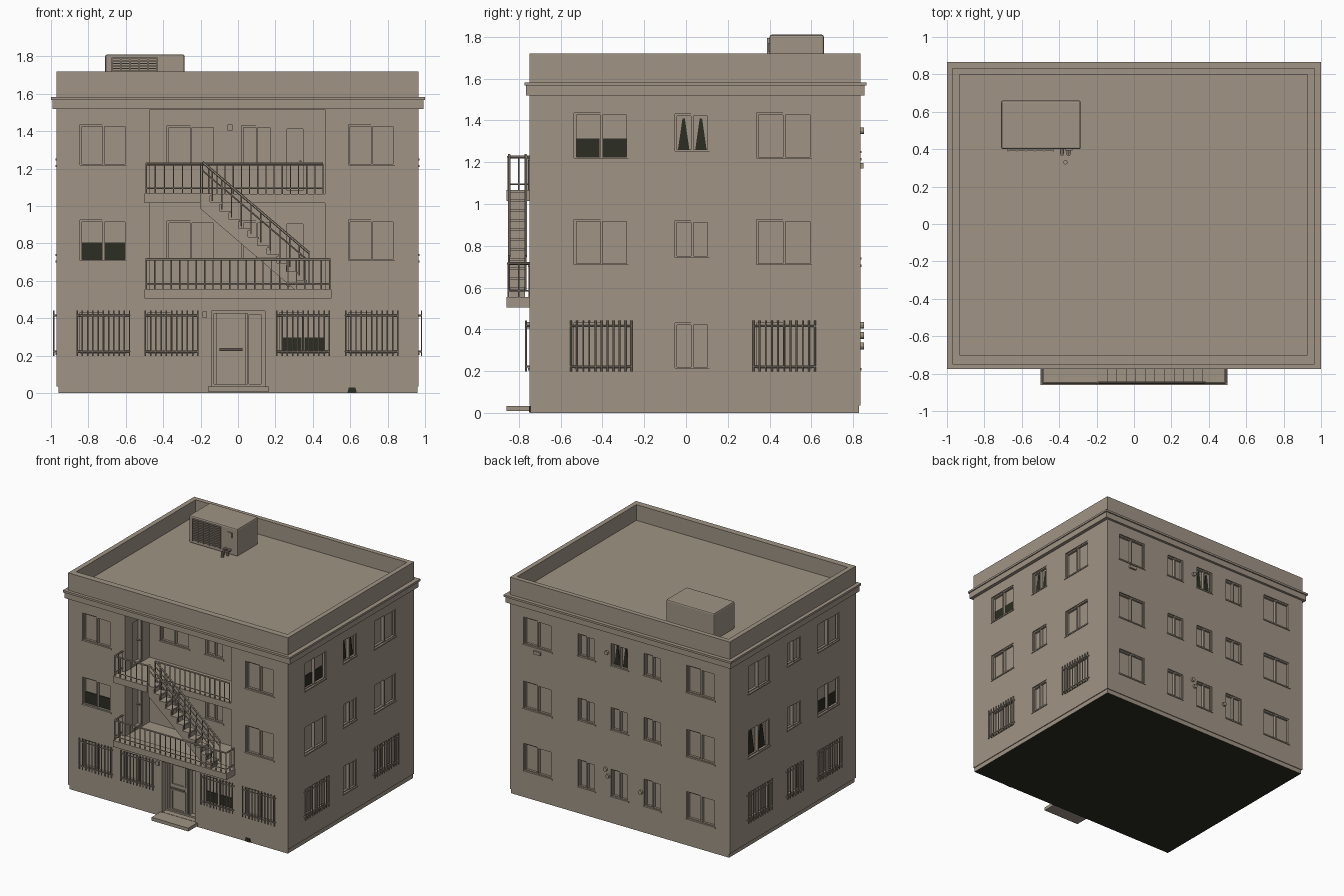
import bpy, bmesh
from math import radians
from mathutils import Matrix, Vector

if "Cube" in bpy.data.objects:
    bpy.data.objects.remove(bpy.data.objects["Cube"])


def material(name, rgb):
    m = bpy.data.materials.new(name)
    m.use_nodes = True
    m.diffuse_color = (*rgb, 1)
    m.node_tree.nodes["Principled BSDF"].inputs["Base Color"].default_value = (*rgb, 1)
    return m


STUCCO = material("warm stucco", (0.35, 0.295, 0.235))
DARK = material("dark interior", (0.025, 0.027, 0.016))
parts = {}


def part(name):
    return parts.setdefault(name, bmesh.new())


def box(name, x, y, z, M=Matrix(), taper=1):
    """Box from (low, high) ranges; taper narrows the top along x."""
    lo, hi = Vector((x[0], y[0], z[0])), Vector((x[1], y[1], z[1]))
    bm = part(name)
    verts = bmesh.ops.create_cube(bm, size=1)["verts"]
    for v in verts:
        if v.co.z > 0:
            v.co.x *= taper
        v.co = M @ Vector([(lo[i] + hi[i]) / 2 + v.co[i] * (hi[i] - lo[i]) for i in range(3)])


def rod(name, p, q, r=0.004, M=Matrix(), sides=6):
    p, q = M @ Vector(p), M @ Vector(q)
    d = q - p
    place = Matrix.Translation((p + q) / 2) @ d.to_track_quat("Z", "Y").to_matrix().to_4x4()
    bmesh.ops.create_cone(part(name), cap_ends=True, segments=sides, radius1=r, radius2=r,
                          depth=d.length, matrix=place)


def finish(name, mat=STUCCO):
    mesh = bpy.data.meshes.new(name)
    bm = parts.pop(name)
    bmesh.ops.recalc_face_normals(bm, faces=bm.faces)
    bm.to_mesh(mesh)
    bm.free()
    ob = bpy.data.objects.new(name, mesh)
    bpy.context.scene.collection.objects.link(ob)
    mesh.materials.append(mat)
    return ob


def wall(x, y, turn):
    """Wall frame: local x runs along the wall, local -y points outward."""
    return Matrix.Translation((x, y, 0)) @ Matrix.Rotation(radians(turn), 4, "Z")


L, R, F, B = -0.97, 0.965, -0.75, 0.835
RECESS_Y, RECESS_X = -0.44, (-0.47, 0.465)
FRONT, BACK = wall(0, F, 0), wall(0, B, 180)
RIGHT, LEFT = wall(R, 0, 90), wall(L, 0, -90)
INNER, INNER_SIDE = wall(0, RECESS_Y, 0), wall(RECESS_X[0], 0, 90)
DEPTH = 0.03


def frame(M, x, z, y, t=0.01):
    for a in x:
        s = t if a == x[0] else -t
        box("window_frames", sorted((a, a + s)), y, z, M)
    for c in z:
        s = t if c == z[0] else -t
        box("window_frames", x, y, sorted((c, c + s)), M)


def window(M, u, z, w, dark=0, curtain=False, bars=False):
    x = (u - w / 2, u + w / 2)
    box("opening_cutter", x, (-0.02, DEPTH), z, M)
    # two sliding sashes, one set slightly forward, and a slim sill
    frame(M, (x[0], u + 0.005), z, (0.012, DEPTH))
    frame(M, (u - 0.005, x[1]), z, (0.005, 0.022))
    box("window_sills", (x[0] - 0.006, x[1] + 0.006), (-0.006, 0.01), (z[0] - 0.006, z[0] + 0.004), M)
    for side in (-1, 1):
        c = u + side * w / 4
        if dark:
            top = z[0] + dark * (z[1] - z[0])
            box("dark_panes", (c - w / 4 + 0.008, c + w / 4 - 0.008), (0.024, DEPTH),
                (z[0] + 0.008, top), M)
        if curtain:
            box("dark_panes", (c - w / 6, c + w / 6), (0.024, DEPTH),
                (z[0] + 0.008, z[1] - 0.02), M, 0.2)
    if bars:
        half = w / 2 + 0.015
        n = round(w / 0.026)
        for i in range(n + 1):
            a = u - half + 2 * half * i / n
            rod("window_bars", (a, -0.016, z[0] - 0.012), (a, -0.016, z[1] + 0.012), 0.0045, M)
        for c in (z[0] + 0.012, z[1] - 0.015):
            rod("window_bars", (u - half, -0.012, c), (u + half, -0.012, c), 0.005, M)
            for a in (u - half, u + half):
                rod("window_bars", (a, 0.005, c), (a, -0.018, c), 0.005, M)


WIDE = [(0.21, 0.43), (0.705, 0.925), (1.215, 1.435)]
SLIM = [(0.21, 0.43), (0.74, 0.92), (1.25, 1.43)]

# windows of the four outer walls, floor by floor
for f in range(3):
    ground = f == 0
    for u in (-0.72, 0.715):
        window(FRONT, u, WIDE[f], 0.25, dark=0.45 if f == 1 and u < 0 else 0, bars=ground)
        window(BACK, u, WIDE[f], 0.25)
    for u in (-0.29, 0, 0.29):
        window(BACK, u, SLIM[f], 0.15, curtain=f == 2 and u == 0)
    window(RIGHT, -0.405, WIDE[f], 0.26, dark=0.45 if f == 2 else 0, bars=ground)
    window(RIGHT, 0.03, SLIM[f], 0.165, curtain=f == 2)
    window(RIGHT, 0.47, WIDE[f], 0.265, bars=ground)
    window(LEFT, 0.405, WIDE[f], 0.26, dark=0.45 if f == 1 else 0, bars=ground)
    window(LEFT, -0.03, SLIM[f], 0.165, bars=ground)
    window(LEFT, -0.47, WIDE[f], 0.265, curtain=f == 1, bars=ground)
window(FRONT, -0.355, WIDE[0], 0.25, bars=True)
window(FRONT, 0.348, WIDE[0], 0.25, dark=0.4, bars=True)


def door(M, x, z):
    box("opening_cutter", x, (-0.02, DEPTH), z, M)
    frame(M, x, z, (0.005, DEPTH), 0.012)
    rod("door_handles", (x[1] - 0.025, 0.005, z[0] + 0.17), (x[1] - 0.025, DEPTH, z[0] + 0.17), 0.006, M)


# windows and doors inside the balcony recess
for floor in (0.555, 1.065):
    window(INNER, -0.25, (floor + 0.15, floor + 0.365), 0.26)
    window(INNER, 0.1, (floor + 0.15, floor + 0.365), 0.16)
    door(INNER, (0.25, 0.36), (floor + 0.005, floor + 0.36))
    door(INNER_SIDE, (-0.66, -0.53), (floor + 0.005, floor + 0.36))

# entrance: deep opening, door leaf, side light and step
box("opening_cutter", (-0.143, 0.145), (F - 0.02, F + 0.09), (0.034, 0.44))
ENTRY = wall(0, F + 0.06, 0)
frame(ENTRY, (-0.143, 0.145), (0.034, 0.44), (-0.01, DEPTH), 0.014)
box("entrance_door", (-0.115, 0.04), (0, DEPTH), (0.036, 0.43), ENTRY)
frame(ENTRY, (-0.1, 0.025), (0.25, 0.415), (-0.008, 0.004))
frame(ENTRY, (-0.1, 0.025), (0.05, 0.215), (-0.008, 0.004))
frame(ENTRY, (0.05, 0.133), (0.036, 0.43), (-0.005, DEPTH))
rod("door_handles", (-0.1, -0.02, 0.233), (0.025, -0.02, 0.233), 0.006, ENTRY)
box("entrance_step", (-0.16, 0.165), (-0.86, -0.66), (0.008, 0.034))

# main walls, carved by the recess, roof well and openings
box("building_walls", (L, R), (F, B), (0.035, 1.72))
box("well_cutter", RECESS_X, (-0.9, RECESS_Y), (0.55, 1.516))
box("well_cutter", (-0.932, 0.927), (-0.7, 0.798), (1.595, 1.8))
body = finish("building_walls")
cutters = [finish("well_cutter"), finish("opening_cutter")]
for c in cutters:
    c.hide_render = True
    mod = body.modifiers.new("cut", "BOOLEAN")
    mod.object, mod.operation, mod.solver = c, "DIFFERENCE", "EXACT"
deps = bpy.context.evaluated_depsgraph_get()
carved = bpy.data.meshes.new_from_object(body.evaluated_get(deps))
body.modifiers.clear()
body.data = carved
for c in cutters:
    bpy.data.objects.remove(c)

# plinth with dark underside, and two-tier cornice
box("plinth", (L + 0.01, R - 0.006), (F + 0.006, B - 0.006), (0, 0.036))
box("dark_panes", (0.585, 0.635), (F - 0.002, F + 0.01), (0.003, 0.03), taper=0.7)
box("cornice", (L - 0.022, R + 0.027), (F - 0.015, B + 0.02), (1.52, 1.566))
box("cornice", (L - 0.03, R + 0.035), (F - 0.024, B + 0.03), (1.566, 1.582))

# balcony slabs
OUT, RX = -0.85, -0.2
box("lower_balcony", (-0.5, 0.5), (-0.86, -0.74), (0.505, 0.555))
box("upper_balcony", RECESS_X, (F, RECESS_Y), (1.015, 1.065))
box("upper_balcony", (-0.5, RX), (-0.86, F + 0.005), (1.015, 1.066))


def railing(p, q, height=0.16, low=0.03, gap=0.045):
    """Straight or sloping balustrade between two foot points."""
    p, q = Vector(p), Vector(q)
    up = Vector((0, 0, 1))
    n = max(1, round((q - p).length / gap))
    for i in range(n + 1):
        a = p.lerp(q, i / n)
        rod("railings", a, a + up * height, 0.004)
    rod("railings", p + up * height, q + up * height, 0.007)
    rod("railings", p + up * low, q + up * low, 0.004)


for z, end in ((0.555, 0.49), (1.065, RX)):
    railing((-0.49, OUT, z), (end, OUT, z))
    railing((-0.49, OUT, z), (-0.49, F, z))
railing((0.49, OUT, 0.555), (0.49, F, 0.555))
railing((RX, -0.755, 1.065), (0.455, -0.755, 1.065))

# staircase: stepped profile with sloping underside
STEPS, X0, Z0, Z1 = 11, 0.36, 0.555, 1.065
run, rise = (X0 - RX) / STEPS, (Z1 - Z0) / STEPS
profile = [(X0, Z0)]
for i in range(STEPS):
    profile += [(X0 - i * run, Z0 + (i + 1) * rise), (X0 - (i + 1) * run, Z0 + (i + 1) * rise)]
profile += [(RX, Z1 - 0.08), (X0 - 0.06, Z0)]
bm = part("staircase")
face = bm.faces.new([bm.verts.new((x, -0.845, z)) for x, z in profile])
new = bmesh.ops.extrude_face_region(bm, geom=[face])["geom"]
bmesh.ops.translate(bm, vec=(0, 0.075, 0), verts=[v for v in new if isinstance(v, bmesh.types.BMVert)])
for i in range(STEPS):
    x, z = X0 - i * run, Z0 + (i + 1) * rise
    box("stair_treads", (x - run, x + 0.008), (-0.85, -0.765), (z - 0.01, z + 0.002))
for y in (-0.847, -0.768):
    railing((X0 + 0.02, y, Z0 + 0.03), (RX + 0.01, y, Z1 + 0.005), 0.165, 0.12, 0.07)

# rooftop unit with grille, control panel and pipes
box("rooftop_unit", (-0.71, -0.285), (0.4, 0.66), (1.59, 1.81))
for i in range(13):
    z = 1.625 + i * 0.0135
    box("unit_grille", (-0.675, -0.43), (0.39, 0.402), (z, z + 0.006))
for i in range(6):
    x = -0.675 + i * 0.048
    box("unit_grille", (x, x + 0.005), (0.388, 0.402), (1.62, 1.795))
box("unit_panel", (-0.37, -0.33), (0.392, 0.402), (1.73, 1.77))
for x in (-0.385, -0.35):
    rod("unit_pipes", (x, 0.41, 1.63), (x, 0.37, 1.63), 0.012, sides=10)
    rod("unit_pipes", (x, 0.372, 1.64), (x, 0.372, 1.59), 0.01, sides=10)
rod("unit_pipes", (-0.367, 0.33, 1.59), (-0.367, 0.33, 1.63), 0.012, sides=10)

# wall lamps at the front and vents at the back
box("wall_lamps", (-0.19, -0.165), (F - 0.015, F + 0.005), (0.405, 0.435))
box("wall_lamps", (-0.055, -0.03), (RECESS_Y - 0.02, RECESS_Y + 0.005), (1.405, 1.435))
for x, z in ((0.12, 0.42), (0.1, 0.37), (-0.19, 0.32), (0.11, 1.35)):
    rod("wall_vents", (x, B - 0.005, z), (x, B + 0.016, z), 0.016, sides=12)
box("wall_vents", (0.69, 0.75), (B - 0.005, B + 0.015), (1.17, 1.195))

for name in list(parts):
    ob = finish(name, DARK if name == "dark_panes" else STUCCO)
    if name == "rooftop_unit":
        bev = ob.modifiers.new("soft edges", "BEVEL")
        bev.width, bev.segments = 0.01, 2
    if name == "plinth":
        ob.data.materials.append(DARK)
        for p in ob.data.polygons:
            p.material_index = int(p.normal.z < -0.9)
